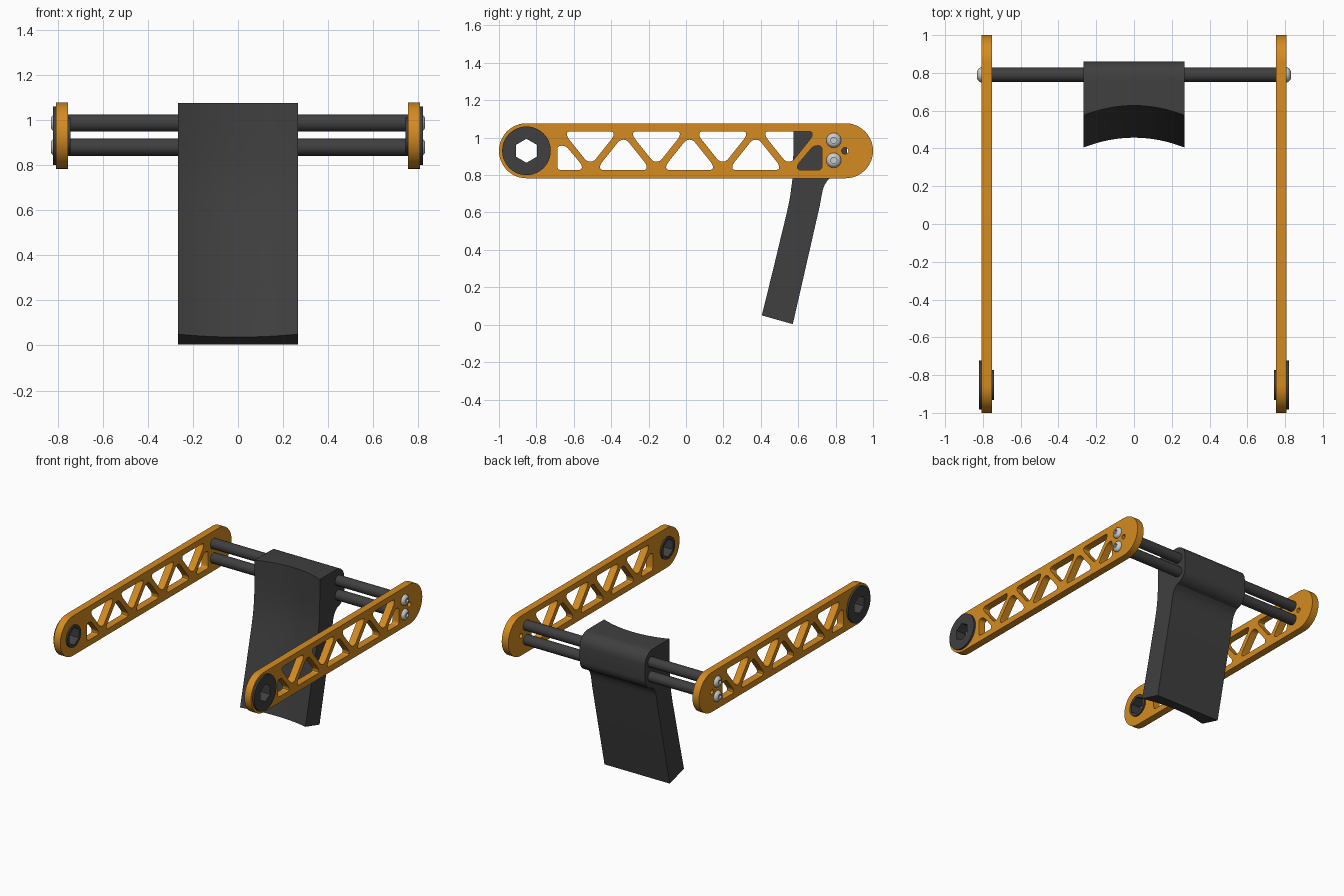
import bpy, bmesh
from math import pi, sin, cos, radians
from mathutils import Vector, Matrix

if "Cube" in bpy.data.objects:
    bpy.data.objects.remove(bpy.data.objects["Cube"])

# local XY drawing -> world YZ plane, local Z -> world X
TO_SIDE = Matrix(((0, 0, 1, 0), (1, 0, 0, 0), (0, 1, 0, 0), (0, 0, 0, 1)))
ZC = 0.93


def material(name, rgb):
    m = bpy.data.materials.new(name)
    m.diffuse_color = (*rgb, 1)
    m.use_nodes = True
    m.node_tree.nodes["Principled BSDF"].inputs["Base Color"].default_value = m.diffuse_color
    return m


ORANGE = material("orange_metal", (0.66, 0.26, 0.015))
DARK = material("dark_plastic", (0.05, 0.05, 0.05))


def finish(obj, mat=None, mirror=False, angle=30):
    bm = bmesh.new()
    bm.from_mesh(obj.data)
    bmesh.ops.remove_doubles(bm, verts=bm.verts, dist=1e-5)
    bmesh.ops.recalc_face_normals(bm, faces=bm.faces)
    bm.to_mesh(obj.data)
    bm.free()
    if mat:
        obj.data.materials.clear()
        obj.data.materials.append(mat)
    bpy.ops.object.select_all(action='DESELECT')
    obj.select_set(True)
    bpy.context.view_layer.objects.active = obj
    bpy.ops.object.shade_smooth_by_angle(angle=radians(angle))
    if mirror:
        obj.modifiers.new("mirror", 'MIRROR')
    return obj


def mesh_object(name, bm, **kw):
    me = bpy.data.meshes.new(name)
    bm.to_mesh(me)
    bm.free()
    obj = bpy.data.objects.new(name, me)
    bpy.context.collection.objects.link(obj)
    return finish(obj, **kw)


def arc(y, z, r, a0, a1, n):
    return [(y + r * cos(radians(a0 + (a1 - a0) * i / n)),
             z + r * sin(radians(a0 + (a1 - a0) * i / n))) for i in range(n + 1)]


def circle(y, z, r, n=48):
    return arc(y, z, r, 0, 360, n)[:-1]


def rounded(points, r=0.022, n=4):
    """Round each corner of a polygon."""
    out = []
    for i, p in enumerate(points):
        p = Vector(p)
        a, b = Vector(points[i - 1]) - p, Vector(points[(i + 1) % len(points)]) - p
        a = p + a.normalized() * min(r, a.length * 0.45)
        b = p + b.normalized() * min(r, b.length * 0.45)
        for k in range(n + 1):
            t = k / n
            out.append(tuple(a * (1 - t) ** 2 + p * 2 * t * (1 - t) + b * t * t))
    return out


def plate(name, loops, x0, x1, mat):
    """Flat plate lying in YZ from x0 to x1; the first loop is the outline, the rest are holes."""
    cu = bpy.data.curves.new(name, 'CURVE')
    cu.dimensions = '2D'
    cu.fill_mode = 'BOTH'
    cu.extrude = (x1 - x0) / 2
    for loop in loops:
        s = cu.splines.new('POLY')
        s.points.add(len(loop) - 1)
        for pt, (y, z) in zip(s.points, loop):
            pt.co = (y, z, 0, 1)
        s.use_cyclic_u = True
    obj = bpy.data.objects.new(name, cu)
    bpy.context.collection.objects.link(obj)
    bpy.ops.object.select_all(action='DESELECT')
    obj.select_set(True)
    bpy.context.view_layer.objects.active = obj
    bpy.ops.object.convert(target='MESH')
    obj = bpy.context.view_layer.objects.active
    obj.data.transform(Matrix.Translation(((x0 + x1) / 2, 0, 0)) @ TO_SIDE)
    return finish(obj, mat, mirror=True)


# Side arms: stadium plates with truss cut-outs
TOP, BOT = 1.034, 0.827
loops = [arc(0.853, ZC, 0.147, -90, 90, 24) + arc(-0.853, ZC, 0.147, 90, 270, 24),
         circle(-0.853, ZC, 0.08), circle(0.85, ZC, 0.018, 16)]
half = [(-0.125, 0), (0.125, 0), (0.125, 0.028), (0.018, 0.162), (-0.018, 0.162), (-0.125, 0.028)]
for c in (-0.512, -0.158, 0.196, 0.55):
    loops.append(rounded([(c + y, TOP - z) for y, z in half]))
for c in (-0.335, 0.019, 0.373):
    loops.append(rounded([(c + y, BOT + z) for y, z in half]))
end = [(0, 0), (0.131, 0), (0.131, 0.028), (0.045, 0.13), (0, 0.13)]
loops.append(rounded([(-0.688 + y, BOT + z) for y, z in end]))
loops.append(rounded([(0.727 - y, BOT + z) for y, z in end]))
plate("side_arms", loops, 0.753, 0.807, ORANGE)

# Pivot bushings with a hexagonal bore
hexagon = arc(-0.853, ZC, 0.064, 30, 330, 5)
plate("bushing_flanges", [circle(-0.853, ZC, 0.13), hexagon], 0.807, 0.821, DARK)
plate("bushing_sleeves", [circle(-0.853, ZC, 0.08), hexagon], 0.742, 0.807, DARK)

# Cross tubes and button-head bolts
for label, z in (("upper", 0.986), ("lower", 0.879)):
    bm = bmesh.new()
    bmesh.ops.create_cone(bm, cap_ends=True, segments=32, radius1=0.038, radius2=0.038, depth=1.506,
                          matrix=Matrix.Translation((0, 0.79, z)) @ TO_SIDE)
    mesh_object(label + "_cross_tube", bm, mat=DARK)

    bm = bmesh.new()
    rings = []
    for r, x, is_hex in ((0.04, 0.805, 0), (0.04, 0.811, 0), (0.036, 0.819, 0), (0.029, 0.826, 0),
                         (0.021, 0.83, 0), (0.018, 0.83, 1), (0.018, 0.816, 1)):
        ring = []
        for i in range(24):
            a = 2 * pi * i / 24
            q = r * cos(pi / 6) / cos(a % (pi / 3) - pi / 6) if is_hex else r
            ring.append(bm.verts.new((x, 0.79 + q * cos(a), z + q * sin(a))))
        rings.append(ring)
    for r0, r1 in zip(rings, rings[1:]):
        for i in range(24):
            bm.faces.new((r0[i - 1], r0[i], r1[i], r1[i - 1]))
    bm.faces.new(rings[0])
    bm.faces.new(rings[-1])
    mesh_object(label + "_bolts", bm, mirror=True)

# Hanging pad: concave front face, wrapped round the tubes at the back
front = [(0.405, 0.05), (0.44, 0.19), (0.475, 0.333), (0.51, 0.48), (0.537, 0.59),
         (0.556, 0.68), (0.568, 0.77), (0.573, 0.86), (0.574, 0.96), (0.575, 1.075)]
back = (arc(0.77, 0.985, 0.09, 90, 0, 8) + arc(0.77, 0.88, 0.09, 0, -85, 8)
        + [(0.757, 0.772), (0.742, 0.75), (0.732, 0.725), (0.725, 0.69), (0.715, 0.635), (0.571, 0.003)])
bm = bmesh.new()
sections, N = [], 20
for i in range(N + 1):
    u = 2 * i / N - 1
    d = 0.052 * (1 - u * u)
    sec = []
    for k, (y, z) in enumerate(front):
        tilt = 0.25 * max(0, 1 - k / 6)
        sec.append(bm.verts.new((0.267 * u, y + d, z - d * tilt)))
    sec += [bm.verts.new((0.267 * u, y, z)) for y, z in back]
    sections.append(sec)
for s0, s1 in zip(sections, sections[1:]):
    for i in range(len(s0)):
        bm.faces.new((s0[i - 1], s0[i], s1[i], s1[i - 1]))
bm.faces.new(sections[0])
bm.faces.new(sections[-1])
mesh_object("hanging_pad", bm, mat=DARK)
